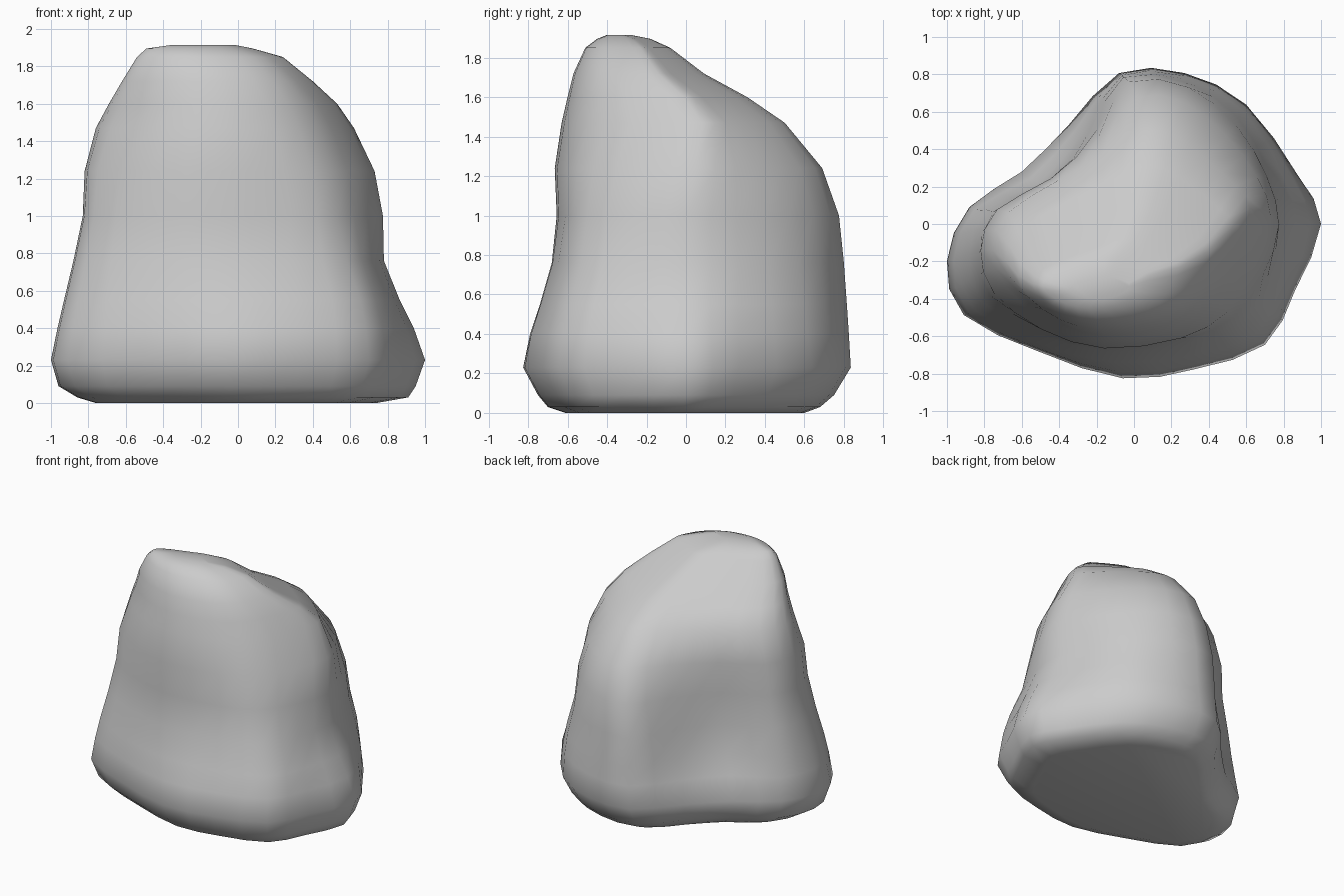
import bpy, bmesh

if "Cube" in bpy.data.objects:
    bpy.data.objects.remove(bpy.data.objects["Cube"])

# Plan outlines of the boulder (left, front, right, back) at four heights
BASE = [(-1, -.2), (-.91, -.49), (-.5, -.69), (-.06, -.83), (.33, -.78), (.7, -.65),
        (.86, -.36), (1, 0), (.87, .27), (.6, .64), (.27, .81), (-.08, .81),
        (-.35, .53), (-.6, .28), (-.88, .09)]
LOW = [(-.9, -.17), (-.83, -.44), (-.5, -.62), (-.12, -.71), (.32, -.68), (.65, -.56),
       (.77, -.31), (.83, 0), (.78, .27), (.6, .6), (.31, .78), (-.05, .81),
       (-.25, .48), (-.47, .21), (-.8, .08)]
MID = [(-.83, -.15), (-.77, -.38), (-.5, -.56), (-.16, -.655), (.28, -.61), (.53, -.5),
       (.69, -.27), (.775, 0), (.71, .26), (.55, .53), (.29, .74), (-.02, .77),
       (-.2, .51), (-.46, .22), (-.75, .07)]
TOP = [(-.7, -.2), (-.63, -.36), (-.43, -.52), (-.16, -.6), (.15, -.55), (.36, -.41),
       (.47, -.21), (.53, -.02), (.46, .07), (.32, .18), (.16, .28), (.02, .29),
       (-.17, .2), (-.38, .1), (-.62, -.04)]
SHAPES = [(.25, BASE), (.65, LOW), (1, MID), (1.5, TOP)]

# Extents of each level: z, x min, x max, y min, y max
LEVELS = [(0, -.76, .74, -.61, .6), (.03, -.86, .91, -.7, .68), (.09, -.96, .95, -.75, .75),
          (.23, -1, 1, -.825, .835), (.4, -.965, .94, -.79, .825), (.55, -.93, .865, -.74, .815),
          (.76, -.88, .78, -.68, .80), (1, -.83, .775, -.655, .775),
          (1.24, -.82, .73, -.665, .69), (1.47, -.76, .62, -.63, .5),
          (1.6, -.69, .53, -.6, .31), (1.72, -.62, .4, -.57, .09),
          (1.85, -.54, .24, -.51, -.08), (1.895, -.49, .08, -.45, -.18),
          (1.915, -.35, -.02, -.4, -.28)]


def outline(z):
    """Blend the two plan outlines around this height."""
    z = max(SHAPES[0][0], min(SHAPES[-1][0], z))
    for (za, a), (zb, b) in zip(SHAPES, SHAPES[1:]):
        if z <= zb:
            t = (z - za) / (zb - za)
            return [(p[0] + (q[0] - p[0]) * t, p[1] + (q[1] - p[1]) * t) for p, q in zip(a, b)]


def rounded(pts):
    """Add a slightly bulged point halfway along every side."""
    out = []
    for i in range(len(pts)):
        a, b, c, d = (pts[(i + k) % len(pts)] for k in (-1, 0, 1, 2))
        out += [b, tuple((9 * (b[k] + c[k]) - a[k] - d[k]) / 16 for k in (0, 1))]
    return out


def fit(values, low, high):
    a, b = min(values), max(values)
    return [low + (v - a) / (b - a) * (high - low) for v in values]


# Loft the blended outlines and close both ends
bm = bmesh.new()
rings = []
for z, x0, x1, y0, y1 in LEVELS:
    shape = rounded(outline(z))
    xs = fit([p[0] for p in shape], x0, x1)
    ys = fit([p[1] for p in shape], y0, y1)
    rings.append([bm.verts.new((x, y, z)) for x, y in zip(xs, ys)])
n = len(rings[0])
for low, high in zip(rings, rings[1:]):
    for i in range(n):
        j = (i + 1) % n
        bm.faces.new((low[i], low[j], high[j], high[i]))
bm.faces.new(rings[0][::-1])
bm.faces.new(rings[-1])
bmesh.ops.recalc_face_normals(bm, faces=bm.faces)
for f in bm.faces:
    f.smooth = True

mesh = bpy.data.meshes.new("boulder")
bm.to_mesh(mesh)
bm.free()
boulder = bpy.data.objects.new("boulder", mesh)
bpy.context.collection.objects.link(boulder)
